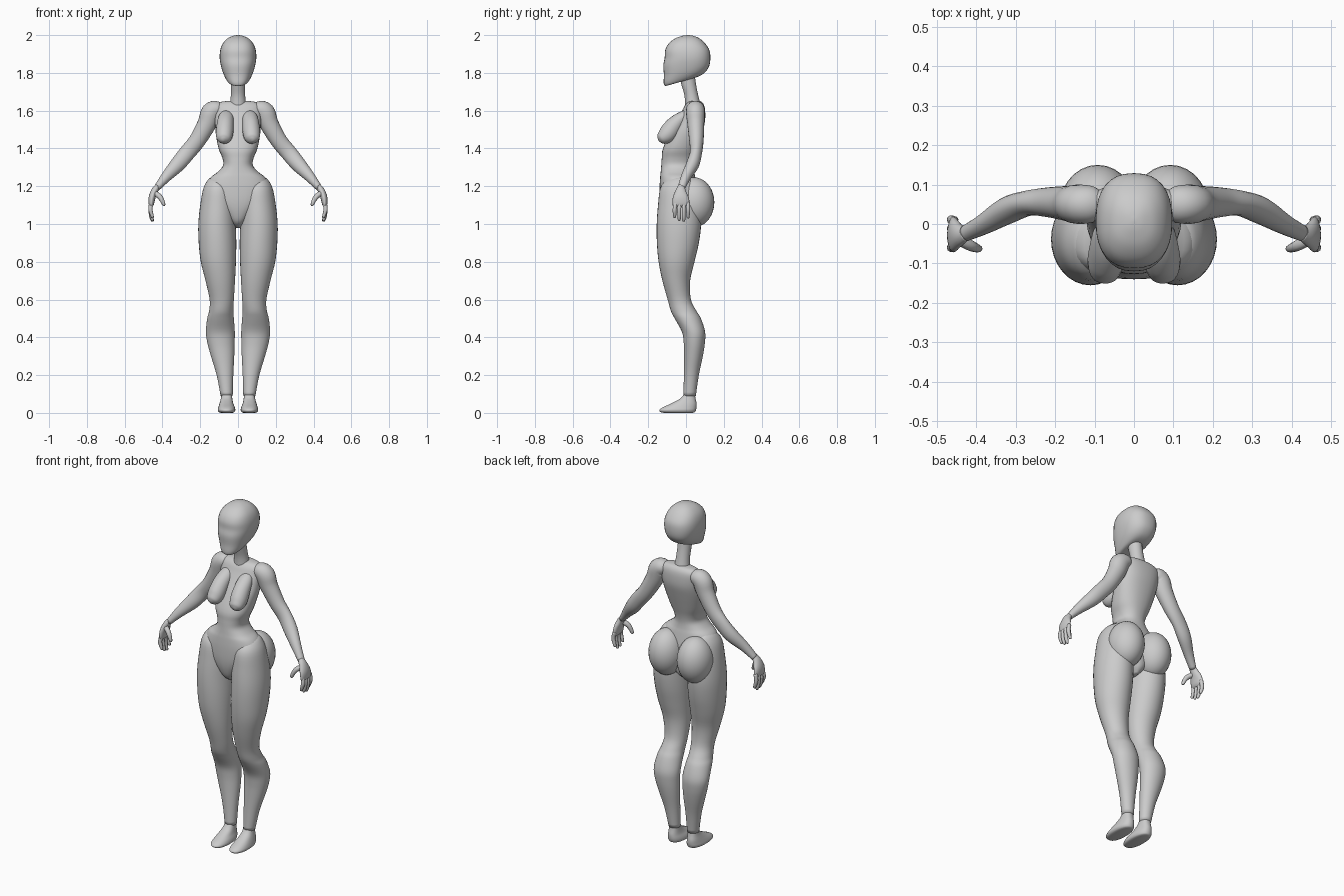
import bpy, bmesh, math
from mathutils import Vector, Matrix


def catmull(rows, steps):
    """Smoothly interpolate a list of equal-length number rows."""
    out = []
    for i in range(len(rows) - 1):
        a, b, c, d = (rows[max(i - 1, 0)], rows[i], rows[i + 1],
                      rows[min(i + 2, len(rows) - 1)])
        for s in range(steps):
            t = s / steps
            out.append([0.5 * (2 * q + (r - p) * t + (2 * p - 5 * q + 4 * r - w) * t * t
                               + (3 * q - p - 3 * r + w) * t ** 3)
                        for p, q, r, w in zip(a, b, c, d)])
    return out + [list(rows[-1])]


def finish(name, bm, mirror):
    bmesh.ops.recalc_face_normals(bm, faces=bm.faces)
    me = bpy.data.meshes.new(name)
    bm.to_mesh(me)
    bm.free()
    for f in me.polygons:
        f.use_smooth = True
    ob = bpy.data.objects.new(name, me)
    bpy.context.collection.objects.link(ob)
    if mirror:
        ob.modifiers.new("mirror", 'MIRROR').use_mirror_merge = False
    return ob


def skin(name, rings, mirror):
    """Bridge a list of point rings and cap both ends."""
    bm = bmesh.new()
    loops = [[bm.verts.new(p) for p in ring] for ring in rings]
    n = len(loops[0])
    for a, b in zip(loops, loops[1:]):
        for i in range(n):
            j = (i + 1) % n
            bm.faces.new((a[i], a[j], b[j], b[i]))
    bm.faces.new(loops[0])
    bm.faces.new(loops[-1])
    return finish(name, bm, mirror)


def stack(name, rows, mirror=False, power=2.0, n=32, steps=4):
    """Level sections: (z, x min, x max, y min, y max, tilt)."""
    def s(v):
        return math.copysign(abs(v) ** (2 / power), v)
    rings = []
    for z, x0, x1, y0, y1, tilt in catmull(rows, steps):
        ring = []
        for k in range(n):
            a = 2 * math.pi * k / n
            dy = s(math.sin(a)) * (y1 - y0) / 2
            ring.append(((x0 + x1) / 2 + s(math.cos(a)) * (x1 - x0) / 2,
                         (y0 + y1) / 2 + dy, z + tilt * dy))
        rings.append(ring)
    return skin(name, rings, mirror)


def tube(name, rows, ref, n=20, steps=4):
    """Sections square to a path: (x, y, z, radius across, radius along ref)."""
    rows = catmull(rows, steps)
    pts = [Vector(r[:3]) for r in rows]
    rings = []
    for i, r in enumerate(rows):
        t = (pts[min(i + 1, len(pts) - 1)] - pts[max(i - 1, 0)]).normalized()
        u = t.cross(Vector(ref)).normalized()
        v = u.cross(t)
        rings.append([pts[i] + u * r[3] * math.cos(2 * math.pi * k / n)
                      + v * r[4] * math.sin(2 * math.pi * k / n) for k in range(n)])
    return skin(name, rings, True)


def centred(rows):
    return [(z, -w, w, y0, y1, t) for z, w, y0, y1, t in rows]


# Head: blank face with a forward jaw
stack("head", centred([
    (1.752, .015, -.08, .00, .28), (1.753, .045, -.108, .05, .28),
    (1.768, .062, -.118, .085, .22), (1.80, .079, -.117, .108, .10),
    (1.84, .091, -.120, .124, .0), (1.88, .097, -.113, .129, 0),
    (1.92, .094, -.110, .124, 0), (1.955, .081, -.092, .102, 0),
    (1.982, .056, -.058, .072, 0), (1.996, .026, -.02, .04, 0),
    (2.0, .004, .006, .014, 0)]), power=2.4)

# Neck leaning forward
stack("neck", centred([
    (1.80, .037, -.04, .045, 0), (1.74, .037, -.025, .053, 0),
    (1.68, .038, -.008, .065, 0), (1.62, .045, -.005, .08, 0)]))

# Torso and pelvis
stack("torso", centred([
    (1.652, .05, .03, .07, 0), (1.645, .095, .01, .085, 0),
    (1.625, .122, -.008, .097, 0), (1.59, .125, -.025, .102, 0),
    (1.54, .122, -.052, .1, 0), (1.48, .118, -.085, .085, 0),
    (1.40, .103, -.122, .062, 0), (1.35, .083, -.128, .048, 0),
    (1.31, .079, -.131, .042, 0), (1.275, .108, -.134, .044, 0),
    (1.245, .146, -.137, .05, 0), (1.19, .170, -.140, .06, 0),
    (1.12, .150, -.139, .07, 0), (1.06, .09, -.130, .07, 0),
    (1.01, .045, -.11, .06, 0), (.98, .015, -.07, .03, 0)]), power=2.3)

# Legs
stack("leg", [
    (1.25, .09, .135, -.06, .01, 0), (1.235, .06, .158, -.10, .03, 0),
    (1.19, .03, .183, -.136, .055, 0), (1.10, .016, .200, -.148, .075, 0),
    (1.00, .012, .210, -.155, .080, 0), (.90, .009, .208, -.154, .068, 0),
    (.80, .011, .197, -.145, .045, 0), (.70, .016, .172, -.125, .022, 0),
    (.60, .022, .150, -.097, .026, 0), (.54, .025, .153, -.080, .055, 0),
    (.50, .022, .163, -.060, .079, 0), (.43, .017, .170, -.022, .101, 0),
    (.37, .018, .162, -.012, .100, 0), (.30, .020, .143, -.010, .089, 0),
    (.20, .025, .113, -.011, .068, 0), (.09, .028, .092, -.014, .052, 0)], True)

# Feet
stack("foot", [
    (.0, .03, .09, -.115, .035, 0), (.004, .019, .101, -.134, .047, 0),
    (.015, .014, .107, -.141, .053, 0), (.03, .017, .104, -.122, .056, 0),
    (.05, .025, .098, -.078, .056, 0), (.075, .03, .091, -.032, .051, 0),
    (.10, .032, .087, -.01, .047, 0)], True, power=2.3)

# Buttocks
bm = bmesh.new()
bmesh.ops.create_uvsphere(bm, u_segments=28, v_segments=18, radius=1,
                          matrix=Matrix.Translation((.092, .042, 1.115))
                          @ Matrix.Diagonal((.097, .108, .132, 1)))
finish("buttock", bm, True)

# Breasts
tube("breast", [
    (.060, .020, 1.60, .01, .015), (.063, -.015, 1.57, .03, .038),
    (.068, -.060, 1.525, .045, .045), (.072, -.098, 1.477, .048, .046),
    (.075, -.128, 1.452, .034, .036), (.076, -.140, 1.443, .018, .018),
    (.076, -.144, 1.440, .003, .003)], (1, 0, 0))

# Arms
tube("arm", [
    (.075, .050, 1.620, .015, .02), (.100, .050, 1.613, .04, .044),
    (.140, .050, 1.592, .054, .050), (.165, .052, 1.530, .050, .045),
    (.217, .055, 1.440, .044, .038), (.268, .053, 1.378, .043, .032),
    (.320, .035, 1.315, .040, .034), (.380, .000, 1.250, .028, .026),
    (.430, -.025, 1.190, .017, .020)], (0, 1, 0))

# Hands: palm, four fingers, thumb
tube("palm", [
    (.425, -.024, 1.200, .015, .018), (.442, -.028, 1.175, .018, .028),
    (.455, -.028, 1.140, .018, .042), (.459, -.026, 1.105, .014, .045),
    (.459, -.026, 1.090, .006, .036)], (0, 1, 0))
for i, (y, tip) in enumerate([(-.060, 1.032), (-.036, 1.016), (-.012, 1.012), (.011, 1.03)]):
    tube(f"finger_{i + 1}", [
        (.458, y * .9, 1.115, .011, .011), (.464, y, 1.08, .011, .011),
        (.459, y, tip + .025, .010, .010), (.452, y, tip + .004, .007, .007),
        (.451, y, tip, .001, .001)], (0, 1, 0), n=10, steps=3)
tube("thumb", [
    (.445, -.038, 1.165, .014, .016), (.418, -.053, 1.148, .014, .014),
    (.402, -.060, 1.125, .012, .012), (.392, -.063, 1.100, .008, .008),
    (.391, -.063, 1.096, .001, .001)], (0, 1, 0), n=10, steps=3)
